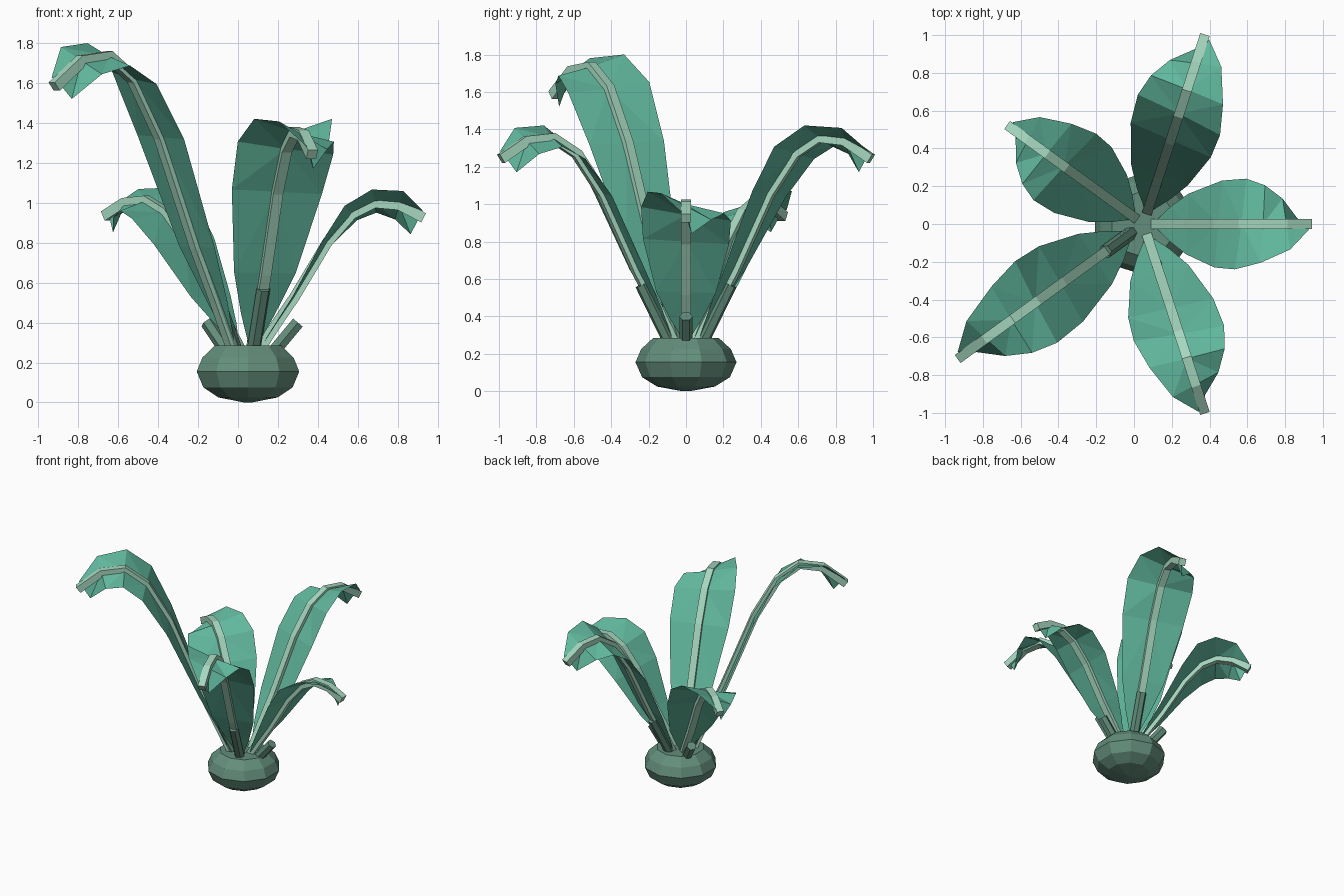
import bpy, bmesh, math
from mathutils import Vector

cube = bpy.data.objects.get("Cube")
if cube:
    bpy.data.objects.remove(cube)

CENTRE = Vector((0.05, 0, 0))
UP = Vector((0, 0, 1))


def material(name, rgb):
    m = bpy.data.materials.new(name)
    m.use_nodes = True
    m.diffuse_color = (*rgb, 1)
    m.node_tree.nodes["Principled BSDF"].inputs["Base Color"].default_value = (*rgb, 1)
    return m


leaf_green = material("leaf_green", (0.12, 0.48, 0.34))
rib_pale = material("rib_pale_green", (0.38, 0.68, 0.52))
bulb_green = material("bulb_grey_green", (0.125, 0.27, 0.2))


def finish(name, bm, mat, fix_normals=True):
    if fix_normals:
        bmesh.ops.recalc_face_normals(bm, faces=bm.faces)
    mesh = bpy.data.meshes.new(name)
    bm.to_mesh(mesh)
    bm.free()
    mesh.materials.append(mat)
    ob = bpy.data.objects.new(name, mesh)
    bpy.context.collection.objects.link(ob)
    return ob


def loft(bm, rings):
    """Join closed rings of points and cap both ends."""
    loops = [[bm.verts.new(p) for p in ring] for ring in rings]
    n = len(loops[0])
    for a, b in zip(loops, loops[1:]):
        for i in range(n):
            j = (i + 1) % n
            bm.faces.new((a[i], a[j], b[j], b[i]))
    bm.faces.new(loops[0][::-1])
    bm.faces.new(loops[-1])


def circle(centre, u, v, radius, sides, turn=0.0):
    angles = [turn + math.tau * i / sides for i in range(sides)]
    return [centre + radius * (u * math.cos(a) + v * math.sin(a)) for a in angles]


# Bulb: ten-sided, flat on top
X, Y = Vector((1, 0, 0)), Vector((0, 1, 0))
bulb_profile = [(0.02, 0), (0.155, 0.025), (0.235, 0.075), (0.27, 0.155), (0.24, 0.225), (0.175, 0.285)]
bm = bmesh.new()
loft(bm, [circle(CENTRE + UP * z, X, Y, r, 10, math.pi / 2) for r, z in bulb_profile])
finish("bulb", bm, bulb_green)

# Shared leaf shape: reach, height, half width, rise of one edge, fall of the other
STATIONS = [
    (0.06, -0.04, 0.005, 0, 0),
    (0.16, 0.15, 0.09, 0.005, 0.0),
    (0.265, 0.34, 0.16, 0.01, 0.005),
    (0.45, 0.72, 0.23, 0.025, 0.025),
    (0.59, 0.92, 0.24, 0.055, 0.04),
    (0.72, 1.0, 0.205, 0.068, 0.05),
    (0.86, 0.985, 0.135, 0.073, 0.075),
    (0.98, 0.91, 0.03, 0.03, 0.105),
]


def build_leaf(label, degrees, reach, height, stub_base, stub_top):
    a = math.radians(degrees)
    out = Vector((math.cos(a), math.sin(a), 0))
    side = Vector((out.y, -out.x, 0))
    pts = [CENTRE + out * (s[0] * reach) + UP * (0.285 + s[1] * height) for s in STATIONS]
    tip = CENTRE + out * reach + UP * (0.285 + 0.895 * height)

    # Tangent and normal at each station
    normals = []
    for i in range(len(pts)):
        t = pts[min(i + 1, len(pts) - 1)] - pts[max(i - 1, 0)]
        normals.append(t.normalized().cross(side).normalized())
    if normals[-1].z < 0:
        normals = [-n for n in normals]

    # Blade: a sheet either side of the rib, twisting towards the tip
    bm = bmesh.new()
    rows = []
    for p, n, (_, _, w, rise, fall) in zip(pts, normals, STATIONS):
        row = (p + side * w + n * rise, p, p - side * w - n * fall)
        rows.append([bm.verts.new(q) for q in row])
    for r0, r1 in zip(rows, rows[1:]):
        for k in range(2):
            bm.faces.new((r0[k], r1[k], r1[k + 1], r0[k + 1]))
    bmesh.ops.triangulate(bm, faces=bm.faces)
    finish(label + "_blade", bm, leaf_green, False)

    # Rib: square bar along the middle
    bm = bmesh.new()
    path = pts[:-1] + [tip]
    loft(bm, [circle(p, side, n, 0.037, 4, math.pi / 4) for p, n in zip(path, normals)])
    finish(label + "_rib", bm, rib_pale)

    # Stem stub growing from the bulb
    start = CENTRE + out * stub_base + UP * 0.22
    end = CENTRE + out * 0.25 + UP * stub_top
    n = (end - start).normalized().cross(side)
    bm = bmesh.new()
    loft(bm, [circle(p, side, n, 0.036, 6) for p in (start, end)])
    finish(label + "_stem_stub", bm, bulb_green)


LEAVES = [
    ("left_leaf", 0, 0.88, 0.715, 0.1, 0.4),
    ("back_leaf", 72, 1.04, 1.07, 0.07, 0.57),
    ("back_right_leaf", 144, 0.88, 0.725, 0.1, 0.4),
    ("front_right_leaf", 216, 1.2, 1.45, 0.06, 0.66),
    ("front_leaf", 288, 1.04, 1.07, 0.07, 0.57),
]
for leaf in LEAVES:
    build_leaf(*leaf)
